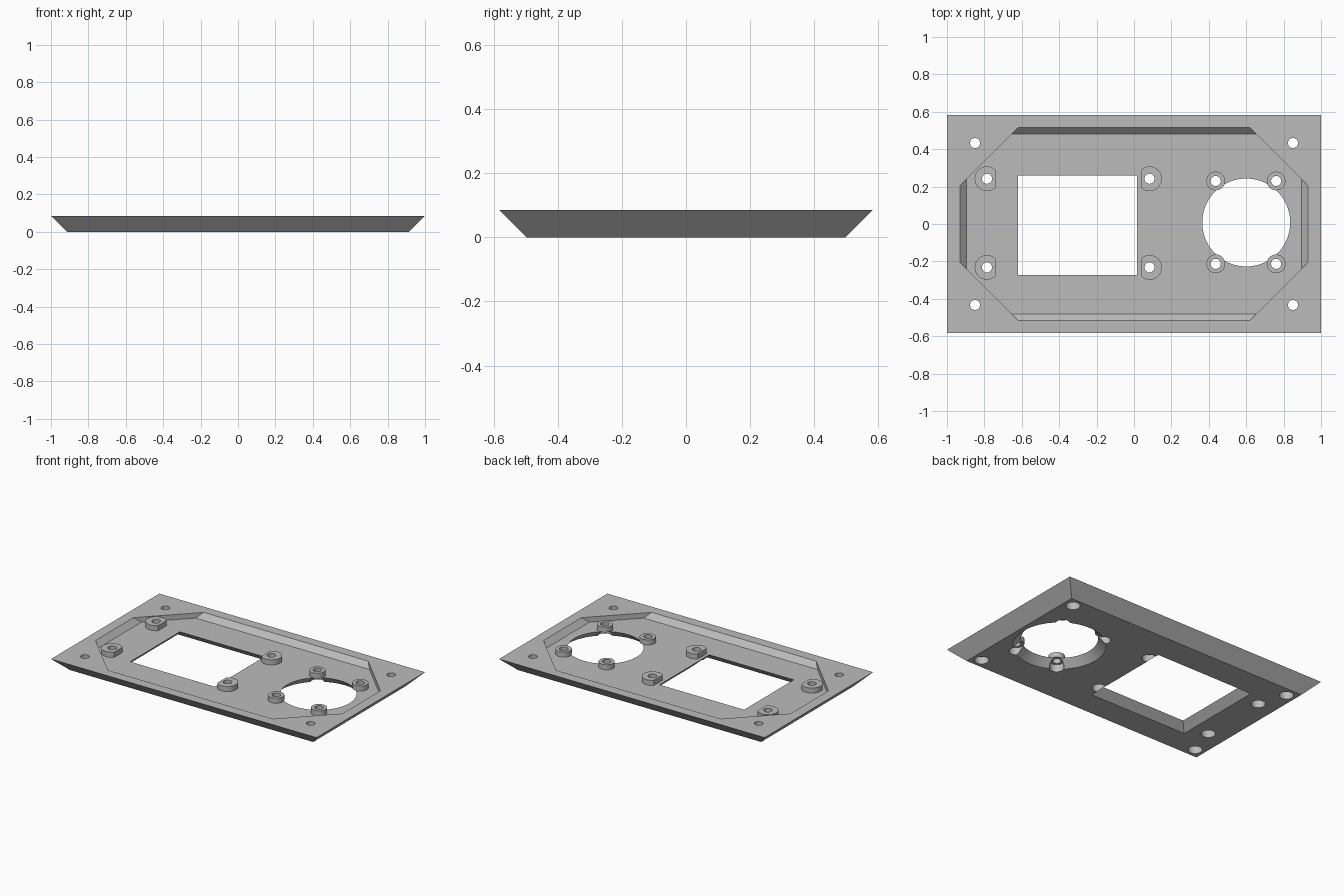
import bpy, bmesh
from math import cos, sin, tau, radians

if "Cube" in bpy.data.objects:
    bpy.data.objects.remove(bpy.data.objects["Cube"])

TOP, FLOOR, BORE, HOLE = 0.085, 0.05, 0.044, 0.027

grey = bpy.data.materials.new("plain grey")
grey.use_nodes = True
colour = (0.5, 0.5, 0.5, 1)
grey.diffuse_color = colour
grey.node_tree.nodes["Principled BSDF"].inputs["Base Color"].default_value = colour


def rect(x0, x1, y0, y1, z):
    return [(x0, y0, z), (x1, y0, z), (x1, y1, z), (x0, y1, z)]


def circle(x, y, r, z, n=32):
    return [(x + r * cos(tau * i / n), y + r * sin(tau * i / n), z) for i in range(n)]


def octagon(x, y, diag, z):
    a, b = diag - y, diag - x
    return [(x, -b, z), (x, b, z), (a, y, z), (-a, y, z),
            (-x, b, z), (-x, -b, z), (-a, -y, z), (a, -y, z)]


def loft(bm, rings, ring_shaped=False):
    """Skin stacked rings; close with caps, or back onto the first ring."""
    loops = [[bm.verts.new(p) for p in ring] for ring in rings]
    pairs = list(zip(loops, loops[1:]))
    if ring_shaped:
        pairs.append((loops[-1], loops[0]))
    else:
        bm.faces.new(loops[0])
        bm.faces.new(loops[-1])
    for low, high in pairs:
        for i in range(len(low)):
            j = (i + 1) % len(low)
            bm.faces.new((low[i], low[j], high[j], high[i]))


def make(name, solids, ring_shaped=False):
    bm = bmesh.new()
    for rings in solids:
        loft(bm, rings, ring_shaped)
    bmesh.ops.recalc_face_normals(bm, faces=bm.faces)
    mesh = bpy.data.meshes.new(name)
    bm.to_mesh(mesh)
    bm.free()
    mesh.materials.append(grey)
    ob = bpy.data.objects.new(name, mesh)
    bpy.context.collection.objects.link(ob)
    return ob


def smooth(ob):
    bpy.ops.object.select_all(action="DESELECT")
    ob.select_set(True)
    bpy.context.view_layer.objects.active = ob
    bpy.ops.object.shade_smooth_by_angle(angle=radians(30))


# Screw positions
window_posts = [(x, y) for x in (-0.786, 0.083) for y in (-0.232, 0.242)]
round_posts = [(x, y) for x in (0.437, 0.76) for y in (-0.213, 0.23)]
corners = [(x, y) for x in (-0.85, 0.85) for y in (-0.433, 0.433)]

# Plate with outward sloping sides
plate = make("face_plate", [[rect(-0.915, 0.915, -0.498, 0.498, 0),
                             rect(-1, 1, -0.583, 0.583, TOP)]])

# Shallow tray: slopes on the straight sides, upright on the diagonals
over = 0.02
tray = make("tray_cutter", [[octagon(0.895, 0.48, 1.134, FLOOR),
                             octagon(0.93 + over, 0.515 + over, 1.134, TOP + over)]])

# Window and round opening, both flaring downwards at 45 degrees
def window(grow, z):
    return rect(-0.62 - grow, 0.016 + grow, -0.273 - grow, 0.26 + grow, z)


low, high = -0.01, FLOOR + 0.01
openings = make("opening_cutter", [
    [window(FLOOR - low, low), window(FLOOR - high, high)],
    [circle(0.6, 0.008, 0.235 + FLOOR - z, z, 72) for z in (low, high)]])

# Counterbores from below, with narrow through holes at the corners
bores = [[circle(x, y, BORE, low), circle(x, y, BORE, high)]
         for x, y in window_posts + round_posts]
bores += [[circle(x, y, BORE, low), circle(x, y, BORE, FLOOR),
           circle(x, y, HOLE, FLOOR), circle(x, y, HOLE, TOP + over)]
          for x, y in corners]
bore_cutter = make("bore_cutter", bores)

cutters = (tray, openings, bore_cutter)
for cutter in cutters:
    mod = plate.modifiers.new(cutter.name, "BOOLEAN")
    mod.operation, mod.solver, mod.object = "DIFFERENCE", "EXACT", cutter
graph = bpy.context.evaluated_depsgraph_get()
cut_mesh = bpy.data.meshes.new_from_object(plate.evaluated_get(graph))
plate.modifiers.clear()
plate.data = cut_mesh
for cutter in cutters:
    bpy.data.objects.remove(cutter)
smooth(plate)


# Hollow screw posts; those by the window have a flat on the window side
def post(x, y, r, flat=None):
    def outer(z):
        ring = circle(x, y, r, z)
        if flat is None:
            return ring
        clamp = min if flat > x else max
        return [(clamp(px, flat), py, pz) for px, py, pz in ring]
    return [outer(FLOOR), outer(TOP), circle(x, y, HOLE, TOP), circle(x, y, HOLE, FLOOR)]


smooth(make("window_posts", [post(x, y, 0.066, -0.738 if x < 0 else 0.04)
                             for x, y in window_posts], True))
smooth(make("round_opening_posts", [post(x, y, 0.05) for x, y in round_posts], True))
